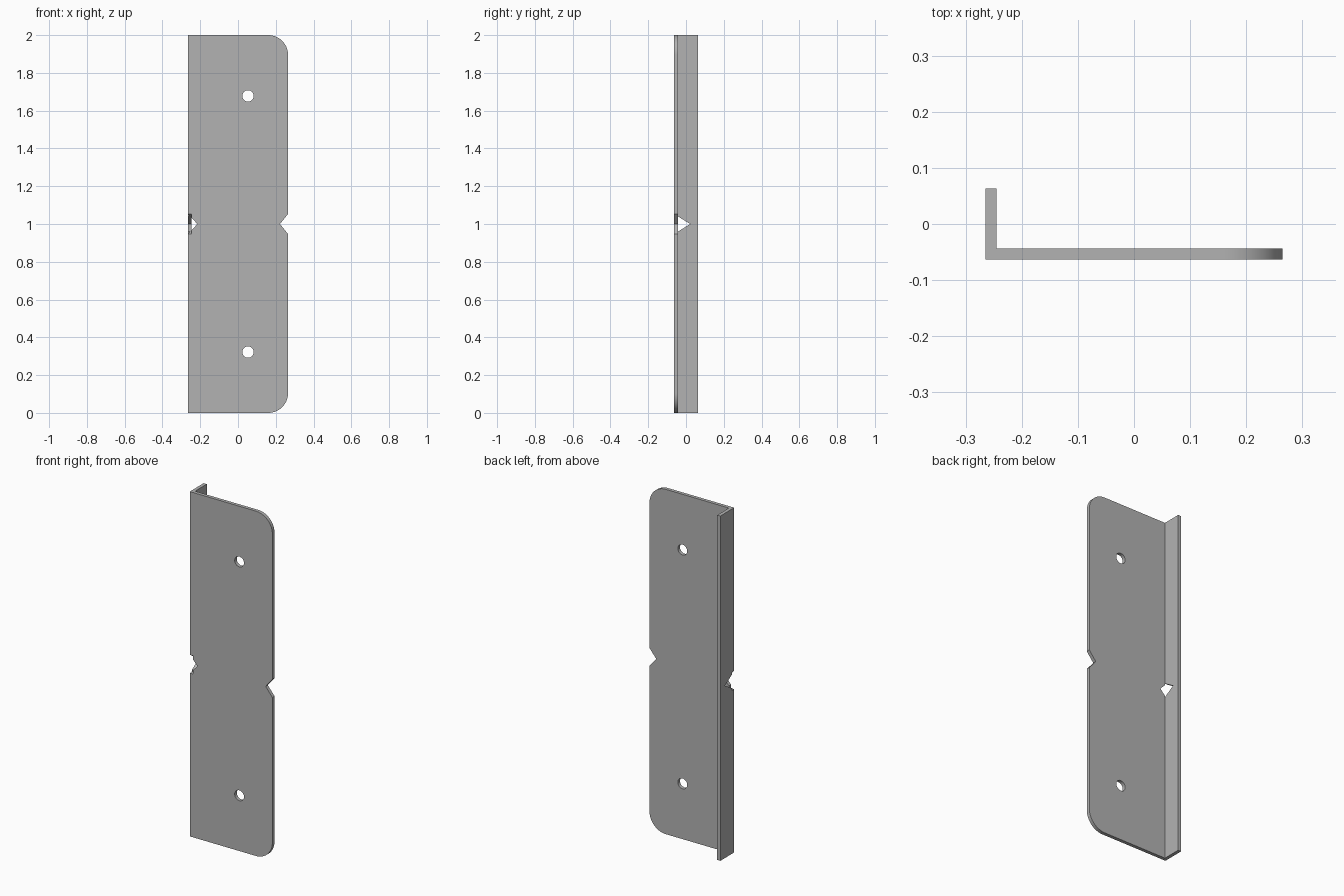
import bpy, bmesh, math
from mathutils import Vector

cube = bpy.data.objects.get("Cube")
if cube:
    bpy.data.objects.remove(cube, do_unlink=True)

W, D, H, T = 0.265, 0.0635, 2.0, 0.02   # half width, half depth, height, sheet thickness
MID = H / 2
NOTCH = 0.053                            # half height of the notches

grey = bpy.data.materials.new("grey metal")
grey.use_nodes = True
colour = (0.45, 0.45, 0.45, 1)
grey.diffuse_color = colour
grey.node_tree.nodes["Principled BSDF"].inputs["Base Color"].default_value = colour


def prism(name, points, direction):
    """Extrude a closed 3D outline along a direction."""
    bm = bmesh.new()
    face = bm.faces.new([bm.verts.new(p) for p in points])
    top = bmesh.ops.extrude_face_region(bm, geom=[face])["geom"]
    bmesh.ops.translate(bm, vec=Vector(direction),
                        verts=[v for v in top if isinstance(v, bmesh.types.BMVert)])
    bmesh.ops.recalc_face_normals(bm, faces=bm.faces)
    mesh = bpy.data.meshes.new(name)
    bm.to_mesh(mesh)
    bm.free()
    mesh.materials.append(grey)
    obj = bpy.data.objects.new(name, mesh)
    bpy.context.collection.objects.link(obj)
    return obj


def arc(cx, cz, r, start, end, steps):
    return [(cx + r * math.cos(a), cz + r * math.sin(a))
            for a in (math.radians(start + (end - start) * i / steps) for i in range(steps + 1))]


def boolean(target, other, operation):
    """Apply a boolean and discard the second object."""
    mod = target.modifiers.new(operation, "BOOLEAN")
    mod.operation, mod.solver, mod.object = operation, "EXACT", other
    bpy.context.view_layer.objects.active = target
    bpy.ops.object.modifier_apply(modifier=mod.name)
    bpy.data.objects.remove(other, do_unlink=True)


# L-shaped angle: plate with a short flange folded back on its right edge
section = [(-W, -D), (W, -D), (W, T - D), (T - W, T - D), (T - W, D), (-W, D)]
bracket = prism("angle_bracket", [(x, y, 0) for x, y in section], (0, 0, H))

# Rounded outer corners
R = 0.105
outline = [(-1, 0), *arc(W - R, R, R, -90, 0, 16), *arc(W - R, H - R, R, 0, 90, 16), (-1, H)]
boolean(bracket, prism("corner_cutter", [(x, -1, z) for x, z in outline], (0, 2, 0)), "INTERSECT")


def cut_plate(name, points):
    boolean(bracket, prism(name, [(x, -D - 0.02, z) for x, z in points], (0, T + 0.02, 0)),
            "DIFFERENCE")


def notch(edge, tip):
    """Triangle that overshoots the edge, keeping its slope."""
    out = 2 * edge - tip
    return [(out, MID - 2 * NOTCH), (tip, MID), (out, MID + 2 * NOTCH)]


# Screw holes
for z in (0.322, H - 0.322):
    cut_plate("hole_cutter", [(0.053 + x, z + y) for x, y in arc(0, 0, 0.03, 0, 348.75, 31)])

# Notches in both plate edges, then the one in the flange
cut_plate("left_notch_cutter", notch(W, 0.222))
cut_plate("right_notch_cutter", notch(-W, -0.215))
boolean(bracket, prism("flange_notch_cutter", [(-W - 0.02, y, z) for y, z in notch(-D, 0.022)],
                       (T + 0.02, 0, 0)), "DIFFERENCE")

# Smooth rounded corners, sharp edges
bpy.ops.object.select_all(action="DESELECT")
bracket.select_set(True)
bpy.context.view_layer.objects.active = bracket
bpy.ops.object.shade_smooth_by_angle(angle=math.radians(30))
